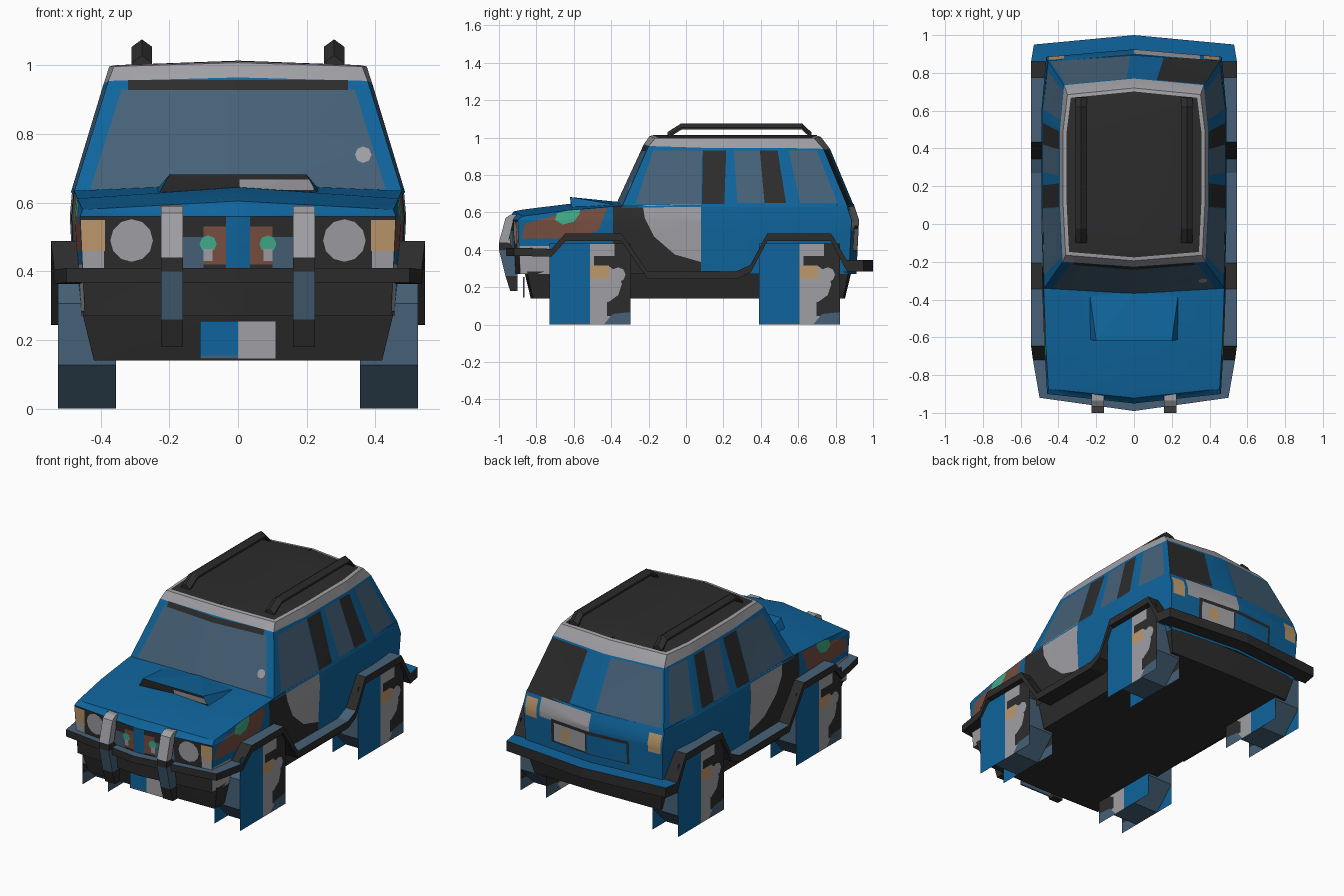
import bpy, bmesh, math
from mathutils import Vector

if "Cube" in bpy.data.objects:
    bpy.data.objects.remove(bpy.data.objects["Cube"])

# ---- colours -------------------------------------------------------------
COLOURS = [("body_blue", (15, 100, 156)), ("steel_blue", (70, 97, 119)), ("light_grey", (160, 160, 165)),
           ("charcoal", (44, 44, 44)), ("tan", (190, 153, 108)), ("brown", (120, 78, 64)), ("green", (65, 172, 138))]
BLUE, STEEL, GREY, DARK, TAN, BROWN, GREEN = range(7)
MATS = []
for name, rgb in COLOURS:
    m = bpy.data.materials.new(name)
    m.diffuse_color = [((c / 255 + .055) / 1.055) ** 2.4 for c in rgb] + [1]
    m.use_nodes = True
    m.node_tree.nodes["Principled BSDF"].inputs["Base Color"].default_value = m.diffuse_color
    MATS.append(m)


# ---- helpers ---------------------------------------------------------------
def finish(bm, name, smooth=False):
    me = bpy.data.meshes.new(name)
    bm.to_mesh(me)
    bm.free()
    for m in MATS:
        me.materials.append(m)
    ob = bpy.data.objects.new(name, me)
    bpy.context.collection.objects.link(ob)
    if smooth:
        bpy.ops.object.select_all(action='DESELECT')
        ob.select_set(True)
        bpy.context.view_layer.objects.active = ob
        bpy.ops.object.shade_smooth_by_angle(angle=math.radians(25))
    return ob


def grid(rows, mats, closed=False, caps=False):
    """Skin rows of points, mirrored across x = 0; one colour per row."""
    bm = bmesh.new()
    n = len(rows[0])
    for s in (1, -1):
        vs = [[bm.verts.new((s * x, y, z)) for x, y, z in r] for r in rows]
        for i in range(len(rows) - 1):
            for j in range(n if closed else n - 1):
                k = (j + 1) % n
                f = bm.faces.new((vs[i][j], vs[i][k], vs[i + 1][k], vs[i + 1][j]))
                f.material_index = mats[min(i, len(mats) - 1)]
        if caps:
            for r, m in ((vs[0], mats[0]), (vs[-1], mats[-1])):
                bm.faces.new(r).material_index = m
    bmesh.ops.remove_doubles(bm, verts=bm.verts, dist=.0005)
    bmesh.ops.recalc_face_normals(bm, faces=bm.faces)
    bmesh.ops.triangulate(bm, faces=bm.faces)
    return bm


def paint(bm, pts, axis, sign, mat):
    """Cut a convex outline into the faces looking along an axis and colour it."""
    bm.normal_update()
    h = 1 - axis
    faces = [f for f in bm.faces if f.normal[axis] * sign > .35]
    mid = Vector((sum(p[0] for p in pts) / len(pts), sum(p[1] for p in pts) / len(pts)))
    for i, p in enumerate(pts):
        q = pts[(i + 1) % len(pts)]
        n = Vector((q[1] - p[1], p[0] - q[0])).normalized()
        if n.dot(mid - Vector(p)) > 0:
            n = -n
        co, no = Vector((0, 0, p[1])), Vector((0, 0, n[1]))
        co[h], no[h] = p[0], n[0]
        geom = faces + list({e for f in faces for e in f.edges}) + list({v for f in faces for v in f.verts})
        if not faces:
            return
        r = bmesh.ops.bisect_plane(bm, geom=geom, dist=1e-5, plane_co=co, plane_no=no)
        faces = [g for g in r['geom'] if isinstance(g, bmesh.types.BMFace)
                 and (g.calc_center_median() - co).dot(no) < 0]
    for f in faces:
        f.material_index = mat


def sides(bm, pts, mat):
    for s in (1, -1):
        paint(bm, pts, 0, s, mat)


def front(bm, pts, mat):
    for s in (1, -1):
        paint(bm, [(s * x, z) for x, z in pts], 1, -1, mat)


def rect(a, b, c, d):
    return [(a, c), (b, c), (b, d), (a, d)]


def disc(x, z, r, n=12):
    return [(x + r * math.cos(math.tau * i / n), z + r * math.sin(math.tau * i / n)) for i in range(n)]


# ---- lower body with bonnet ------------------------------------------------
plan = [(0, -.95), (.46, -.90), (.475, -.65), (.485, -.37), (.49, .1), (.49, .6), (.465, .885), (0, .925)]
edge_z = [.605, .58, .612, .635, .645, .645, .64, .645]
mid_z = [.605, .615, .645, .655, .655, .655, .645, .645]
bm = grid([[(x * .97, y * .985, .27) for x, y in plan],
           [(x, y, .56) for x, y in plan],
           [(x * .985, y * .97, z) for (x, y), z in zip(plan, edge_z)],
           [(0, y * .97, z) for (x, y), z in zip(plan, mid_z)]], [BLUE])
sides(bm, rect(-.39, .08, .25, .66), DARK)                                   # door
sides(bm, [(-.235, .66), (-.22, .57), (-.17, .47), (-.06, .375), (.08, .335), (.08, .66)], GREY)
sides(bm, [(-.88, .46), (-.62, .46), (-.47, .5), (-.42, .625), (-.62, .605), (-.86, .54)], BROWN)
sides(bm, [(-.70, .56), (-.66, .535), (-.6, .55), (-.57, .59), (-.565, .63), (-.69, .595)], GREEN)
sides(bm, rect(-.95, -.73, .25, .42), GREY)
front(bm, rect(-.5, .5, .25, .56), DARK)                                     # nose
front(bm, rect(0, .035, .41, .56), BLUE)
front(bm, rect(.035, .1, .42, .53), BROWN)
front(bm, rect(.1, .22, .41, .5), STEEL)
front(bm, disc(.087, .48, .025, 8), GREEN)
front(bm, rect(.075, .1, .43, .465), GREY)
front(bm, disc(.31, .49, .062), GREY)
front(bm, rect(.39, .47, .41, .46), GREY)
front(bm, rect(.388, .47, .46, .55), TAN)
for s in (1, -1):                                                            # tail
    paint(bm, rect(s * .37, s * .45, .5, .61), 1, 1, TAN)
paint(bm, rect(.0, .35, .52, .63), 1, 1, GREY)
paint(bm, rect(-.25, .27, .39, .53), 1, 1, DARK)
paint(bm, rect(-.235, .02, .395, .51), 1, 1, BLUE)
paint(bm, rect(.03, .25, .40, .51), 1, 1, GREY)
paint(bm, rect(.14, .2, .42, .49), 1, 1, TAN)
finish(bm, "lower_body", True)

# ---- cabin -------------------------------------------------------------------
base = [(0, -.375, .64), (.48, -.345, .625), (.487, .1, .63), (.487, .6, .63), (.457, .865, .63), (0, .9, .63)]
band = [(0, -.225, .965), (.378, -.2, .955), (.392, .1, .945), (.392, .5, .945), (.37, .735, .94), (0, .77, .94)]
top = [(0, -.195, 1.008), (.362, -.165, .997), (.375, .1, .997), (.375, .5, .997), (.352, .685, .997), (0, .72, 1.005)]
roof = [(x * .95, .26 + (y - .26) * .96, z + .004) for x, y, z in top]
ridge = [(0, y, 1.014) for x, y, z in roof]
bm = grid([base, band, top, roof, ridge], [BLUE, GREY, GREY, DARK])
sides(bm, [(-.27, .645), (.08, .645), (.085, .93), (-.175, .93)], STEEL)
sides(bm, [(.085, .645), (.205, .645), (.215, .93), (.09, .93)], DARK)
sides(bm, [(.275, .65), (.42, .65), (.395, .93), (.255, .93)], STEEL)
sides(bm, [(.42, .65), (.535, .65), (.49, .93), (.395, .93)], DARK)
sides(bm, [(.61, .65), (.81, .65), (.70, .93), (.55, .93)], STEEL)
front(bm, [(-.43, .64), (.43, .64), (.34, .93), (-.34, .93)], STEEL)
front(bm, rect(-.32, .32, .928, .957), DARK)
paint(bm, disc(.365, .74, .024, 8), 1, -1, GREY)
paint(bm, [(-.02, .645), (-.44, .645), (-.36, .93), (-.04, .93)], 1, 1, STEEL)
paint(bm, [(.16, .63), (.46, .63), (.37, .93), (.12, .93)], 1, 1, DARK)
finish(bm, "cabin", True)

# ---- underbody ---------------------------------------------------------------
low = [(0, -.83), (.42, -.82), (.42, .84), (0, .85)]
high = [(0, -.865), (.455, -.85), (.455, .87), (0, .885)]
finish(grid([[(0, y, .14) for x, y in low], [(x, y, .14) for x, y in low],
             [(x, y, .285) for x, y in high]], [DARK]), "underbody")

# ---- bumpers, wheel arches and sills in one band -----------------------------------
path = [(0, -.99, .41), (.50, -.92, .41), (.535, -.72, .405), (.545, -.645, .488), (.545, -.345, .488),
        (.545, -.207, .287), (.545, .27, .285), (.545, .345, .32), (.545, .435, .488), (.545, .775, .488),
        (.545, .86, .345), (.53, .95, .345), (0, 1.0, .345)]
rows = []
for x, y, z in path:
    ix, iy, t = min(x, .445), max(-.87, min(.86, y)), .06 if y > .85 else .042
    rows.append([(x, y, z - t), (x, y, z), (ix, iy, z), (ix, iy, z - t)])
bm = grid(rows, [DARK], closed=True)
bm.normal_update()
for f in bm.faces:
    if f.normal.z > .85:
        f.material_index = BLUE if f.calc_center_median().y > .86 else STEEL
finish(bm, "bumper_and_arch_band")

# ---- bull bars -----------------------------------------------------------------
bars = [(.18, -.94, -.90), (.26, -.965, -.90), (.40, -1, -.92), (.44, -1, -.95), (.57, -.965, -.92), (.59, -.935, -.90)]
finish(grid([[(.16, a, z), (.225, a, z), (.225, b, z), (.16, b, z)] for z, a, b in bars],
            [DARK, STEEL, DARK, GREY, GREY], True, True), "bull_bars")

# ---- roof rails ------------------------------------------------------------------
rail = [(-.10, .995), (-.025, 1.042), (.62, 1.042), (.67, .995)]
finish(grid([[(.25, y, z), (.31, y, z), (.31, y, z + .012), (.28, y, z + .034), (.25, y, z + .012)]
             for y, z in rail], [DARK], True, True), "roof_rails")

# ---- bonnet scoop ----------------------------------------------------------------
bm = grid([[(0, -.615, .63), (.235, -.61, .62)], [(0, -.62, .682), (.2, -.62, .682)],
           [(0, -.36, .656), (.235, -.365, .64)]], [DARK, BLUE])
bm.faces.new  # side triangles close the wedge
for s in (1, -1):
    pts = [(s * .235, -.61, .62), (s * .2, -.62, .682), (s * .235, -.365, .64)]
    bm.faces.new([bm.verts.new(p) for p in pts]).material_index = BLUE
bmesh.ops.remove_doubles(bm, verts=bm.verts, dist=.0005)
bmesh.ops.recalc_face_normals(bm, faces=bm.faces)
paint(bm, rect(.005, .22, .637, .668), 1, -1, GREY)
finish(bm, "bonnet_scoop")

# ---- number plate (blank) -----------------------------------------------------------
bm = bmesh.new()
bmesh.ops.create_cube(bm, size=1)
for v in bm.verts:
    v.co = (v.co.x * .22, v.co.y * .008 - .868, .2 + v.co.z * .11)
for f in bm.faces:
    f.material_index = STEEL
paint(bm, rect(-.11, 0, .155, .255), 1, -1, BLUE)
paint(bm, rect(0, .11, .145, .255), 1, -1, GREY)
finish(bm, "front_plate")

# ---- wheels: eight-sided treads between square side cards -----------------------------
R = .217
card_marks = [(rect(.02, .22, -.17, .22), DARK), (disc(.07, .0, .1, 10), GREY), (disc(.15, .05, .04, 8), GREY),
              (rect(0, .09, -.18, -.02), GREY), (rect(.02, .13, .15, .22), GREY), (rect(.0, .1, .03, .1), TAN),
              ([(.07, -.22), (.22, -.22), (.22, -.15), (.12, -.16)], STEEL), (rect(-.22, 0, -.22, .22), BLUE)]
for label, cy in (("front", -.513), ("rear", .607)):
    for side, s in (("right", 1), ("left", -1)):
        bm = bmesh.new()
        rims = []
        for x in (.525, .355):
            f = bm.faces.new([bm.verts.new((s * x, cy + a * R, R + b * R))
                              for a, b in ((-1, -1), (1, -1), (1, 1), (-1, 1))])
            f.material_index = GREY
            f.normal_update()
            if f.normal.x * s * (x - .44) < 0:
                f.normal_flip()
            rims.append([bm.verts.new((s * x, cy + y, R + z)) for y, z in
                         [(R / math.cos(math.pi / 8) * math.cos(math.pi * (k + .5) / 4),
                           R / math.cos(math.pi / 8) * math.sin(math.pi * (k + .5) / 4)) for k in range(8)]])
        for k in range(8):
            j = (k + 1) % 8
            f = bm.faces.new((rims[0][k], rims[1][k], rims[1][j], rims[0][j]))
            f.material_index = STEEL
            f.normal_update()
            if f.normal.dot(f.calc_center_median() - Vector((s * .44, cy, R))) < 0:
                f.normal_flip()
        for pts, mat in card_marks:
            sides(bm, [(cy + s * y, R + z) for y, z in pts], mat)
        finish(bm, f"{label}_{side}_wheel")
